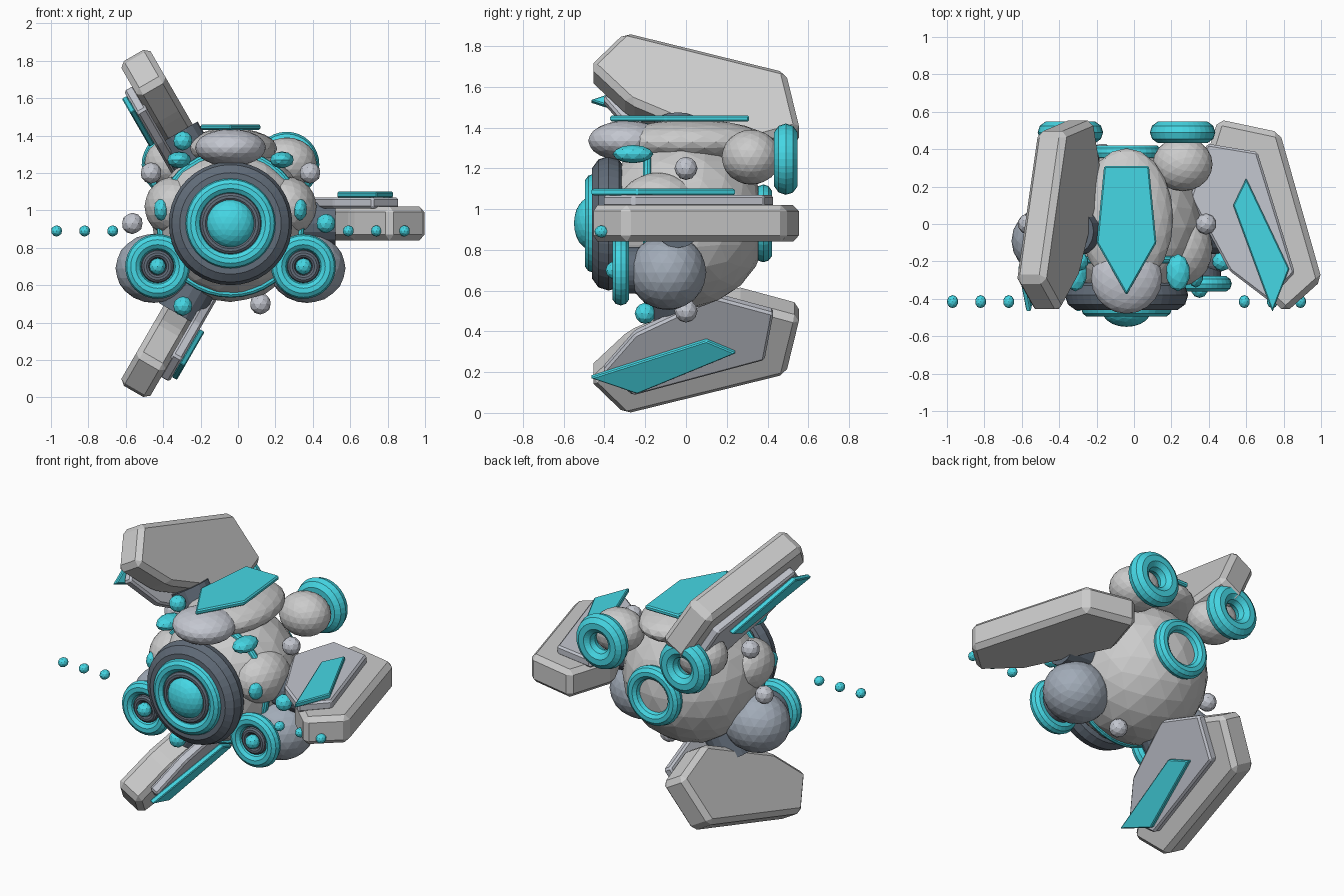
import bpy, bmesh
from math import radians, pi
from mathutils import Matrix, Vector

if "Cube" in bpy.data.objects:
    bpy.data.objects.remove(bpy.data.objects["Cube"])

CX, CZ = -0.04, 0.93  # axis of the round hull


def colour(name, rgb):
    m = bpy.data.materials.new(name)
    m.diffuse_color = (*rgb, 1)
    m.use_nodes = True
    m.node_tree.nodes["Principled BSDF"].inputs["Base Color"].default_value = m.diffuse_color
    return m


WHITE = colour("pale_grey", (0.80, 0.80, 0.80))
PANEL = colour("panel_grey", (0.55, 0.57, 0.63))
STEEL = colour("steel_blue", (0.36, 0.41, 0.48))
DARK = colour("dark_slate", (0.12, 0.15, 0.19))
CYAN = colour("cyan", (0.06, 0.68, 0.78))


def finish(name, mat):
    ob = bpy.context.object
    ob.name = name
    ob.data.materials.append(mat)
    return ob


def ball(name, mat, x, y, z, size, sub=3):
    """Faceted ellipsoid; x is measured from the hull axis."""
    bpy.ops.mesh.primitive_ico_sphere_add(subdivisions=sub, radius=1, location=(CX + x, y, z))
    ob = finish(name, mat)
    ob.scale = size if isinstance(size, tuple) else (size,) * 3
    return ob


def ring(name, mat, x, y, z, major, minor, seg=32):
    bpy.ops.mesh.primitive_torus_add(major_radius=major, minor_radius=minor, major_segments=seg,
                                     minor_segments=10, location=(CX + x, y, z), rotation=(pi / 2, 0, 0))
    return finish(name, mat)


def drum(name, mat, x, y0, y1, z, r):
    bpy.ops.mesh.primitive_cylinder_add(vertices=28, radius=r, depth=y1 - y0,
                                        location=(CX + x, (y0 + y1) / 2, z), rotation=(pi / 2, 0, 0))
    return finish(name, mat)


def plate(name, mat, outline, low, high, chamfer, matrix):
    """Extruded outline with chamfered edges."""
    bm = bmesh.new()
    face = bm.faces.new([bm.verts.new((a, b, low)) for a, b in outline])
    top = bmesh.ops.extrude_face_region(bm, geom=[face])["geom"]
    bmesh.ops.translate(bm, vec=(0, 0, high - low), verts=[v for v in top if isinstance(v, bmesh.types.BMVert)])
    bmesh.ops.recalc_face_normals(bm, faces=bm.faces)
    bmesh.ops.bevel(bm, geom=bm.edges[:], offset=chamfer, segments=1, affect='EDGES')
    me = bpy.data.meshes.new(name)
    bm.to_mesh(me)
    bm.free()
    me.materials.append(mat)
    ob = bpy.data.objects.new(name, me)
    bpy.context.collection.objects.link(ob)
    ob.matrix_world = matrix
    return ob


# Hull and rear exhaust
ball("hull", WHITE, 0, -0.02, CZ, 0.42)
ring("hull_band", CYAN, 0, -0.19, CZ, 0.375, 0.022, 40)
drum("exhaust_core", DARK, 0, 0.25, 0.375, CZ, 0.165)
ring("exhaust_ring", CYAN, 0, 0.38, CZ, 0.148, 0.043)

# Front eye
ring("eye_housing", DARK, 0, -0.38, CZ, 0.245, 0.085, 40)
drum("eye_backing", DARK, 0, -0.45, -0.25, CZ, 0.24)
ring("eye_ring", CYAN, 0, -0.455, CZ, 0.20, 0.042, 36)
ring("eye_inner_ring", DARK, 0, -0.465, CZ, 0.142, 0.024)
ball("eye_lens", CYAN, 0, -0.465, CZ, (0.13, 0.085, 0.13))

# Upper crest and canopy
ball("crest", WHITE, 0, 0.03, 1.33, (0.25, 0.375, 0.11))
ball("crest_nose", PANEL, 0, -0.29, 1.335, (0.19, 0.19, 0.10))
plate("canopy", CYAN, [(-0.12, 0.31), (-0.16, -0.10), (0, -0.38), (0.16, -0.10), (0.12, 0.31)],
      1.43, 1.46, 0.008, Matrix.Translation((CX, 0, 0)))

# Paired parts
for side, s in (("left", -1), ("right", 1)):
    ball(side + "_cheek", WHITE, s * 0.30, -0.13, 1.02, (0.16, 0.20, 0.16))
    ball(side + "_cheek_light", CYAN, s * 0.37, -0.28, 1.005, (0.04, 0.06, 0.06), 2)
    ball(side + "_brow_light", CYAN, s * 0.275, -0.26, 1.27, (0.065, 0.10, 0.045), 2)
    ball(side + "_rear_pod", WHITE, s * 0.30, 0.32, 1.255, (0.16, 0.145, 0.135))
    ring(side + "_rear_pod_ring", CYAN, s * 0.30, 0.49, 1.245, 0.115, 0.06)
    ball(side + "_lower_pod", STEEL, s * 0.41, -0.09, 0.69, (0.205, 0.19, 0.185))
    drum(side + "_lower_pod_socket", DARK, s * 0.39, -0.32, -0.20, 0.70, 0.115)
    ring(side + "_lower_pod_ring", CYAN, s * 0.39, -0.32, 0.70, 0.13, 0.043)
    ring(side + "_lower_pod_inner_ring", DARK, s * 0.39, -0.33, 0.70, 0.066, 0.022, 24)
    ball(side + "_lower_pod_lens", CYAN, s * 0.39, -0.35, 0.70, 0.045, 2)
    ball(side + "_upper_stud", PANEL, s * 0.425, 0, 1.20, 0.057, 2)
    for i in range(3):
        ball(f"{side}_spark_{i + 1}", CYAN, s * (0.63 + 0.15 * i), -0.415, 0.89, (0.03, 0.035, 0.03), 2)
ball("side_stud", PANEL, -0.525, 0, CZ, 0.057, 2)
ball("lower_stud", PANEL, 0.16, 0, 0.50, 0.057, 2)

# Three radial fins, outlines as (distance from axis, y)
FIN = [(0.39, 0.24), (0.49, 0.56), (0.82, 0.49), (1.045, -0.30), (0.85, -0.475), (0.64, -0.28)]
INSET = [(0.34, 0.14), (0.43, 0.43), (0.70, 0.385), (0.90, -0.26), (0.76, -0.41), (0.55, -0.25)]
STRIPE = [(0.64, 0.245), (0.87, -0.24), (0.78, -0.47), (0.57, 0.10)]
for i, angle in enumerate((0, 120, 240), 1):
    m = Matrix.Translation((CX, 0, CZ)) @ Matrix.Rotation(-radians(angle), 4, 'Y')
    plate(f"fin_{i}", WHITE, FIN, -0.09, 0.09, 0.03, m)
    plate(f"fin_inset_{i}", PANEL, INSET, 0.08, 0.14, 0.012, m)
    plate(f"fin_stripe_{i}", CYAN, STRIPE, 0.138, 0.17, 0.006, m)
    bpy.ops.mesh.primitive_cylinder_add(vertices=16, radius=0.12, depth=0.26)
    root = finish(f"fin_root_{i}", DARK)
    root.matrix_world = m @ Matrix.Translation((0.43, -0.04, 0)) @ Matrix.Rotation(pi / 2, 4, 'Y')
    p = m @ Vector((0.51, -0.20, 0))
    ball(f"fin_joint_{i}", CYAN, p.x - CX, p.y, p.z, 0.052, 2)
